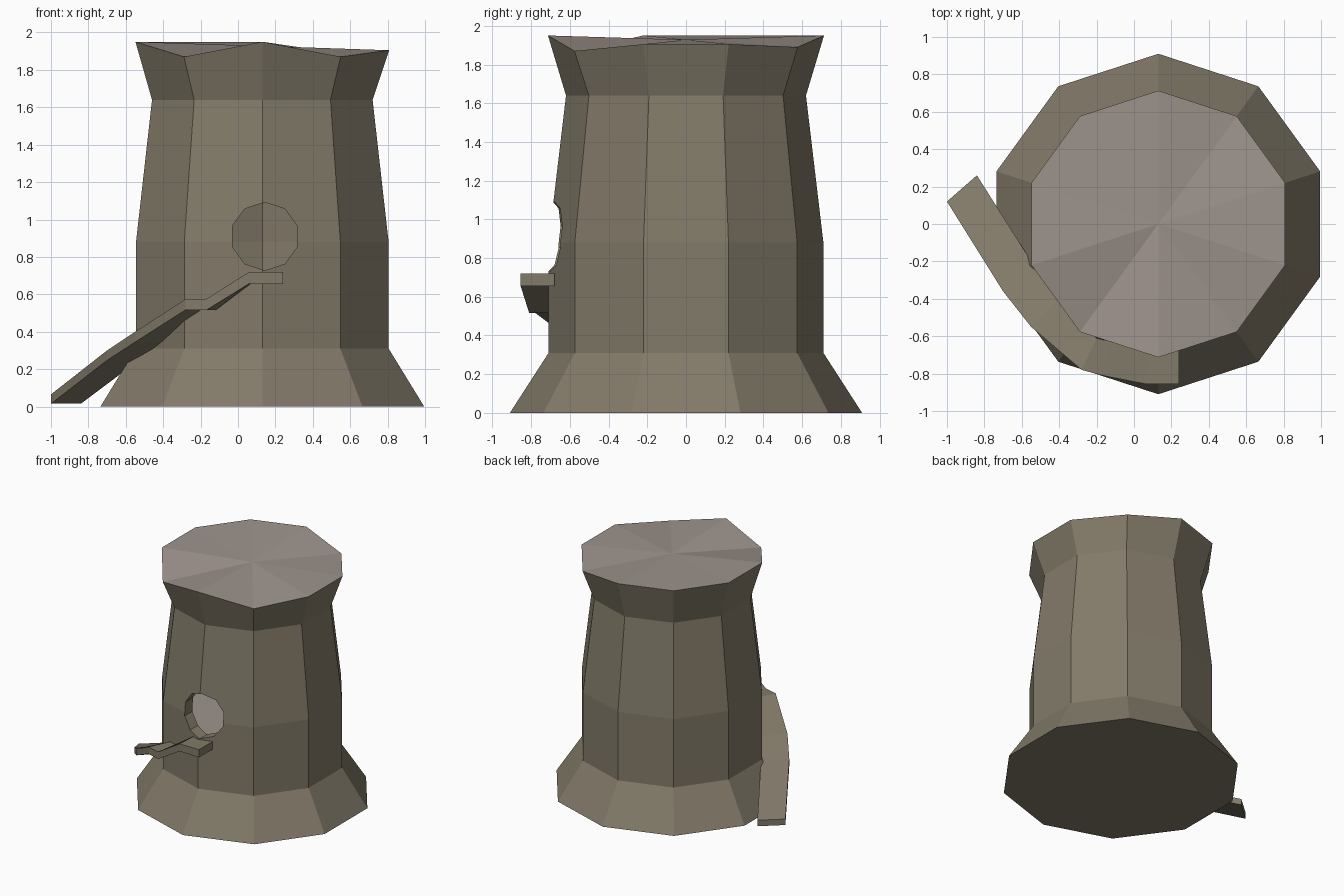
import bpy, bmesh, math
from mathutils import Vector

if "Cube" in bpy.data.objects:
    bpy.data.objects.remove(bpy.data.objects["Cube"])

CX, SIDES = 0.13, 10


def material(name, rgb):
    m = bpy.data.materials.new(name)
    m.diffuse_color = (*rgb, 1)
    m.use_nodes = True
    m.node_tree.nodes["Principled BSDF"].inputs["Base Color"].default_value = m.diffuse_color
    return m


bark = material("bark_brown", (0.225, 0.196, 0.142))
wood = material("cut_wood", (0.342, 0.296, 0.266))


def finish(bm, name):
    bmesh.ops.recalc_face_normals(bm, faces=bm.faces[:])
    mesh = bpy.data.meshes.new(name)
    bm.to_mesh(mesh)
    bm.free()
    ob = bpy.data.objects.new(name, mesh)
    bpy.context.collection.objects.link(ob)
    mesh.materials.append(bark)
    mesh.materials.append(wood)
    return ob


def lathe(name, profile, top_z=None, mid_z=None):
    """Ten-sided column; top_z gives an uneven top rim around a centre point."""
    bm = bmesh.new()
    rings = []
    for j, (r, z) in enumerate(profile):
        ring = []
        for i in range(SIDES):
            a = math.radians(-90 + 36 * i)
            h = top_z[i] if top_z and j == len(profile) - 1 else z
            ring.append(bm.verts.new((CX + r * math.cos(a), r * math.sin(a), h)))
        rings.append(ring)
    for lo, hi in zip(rings, rings[1:]):
        for i in range(SIDES):
            k = (i + 1) % SIDES
            bm.faces.new((lo[i], lo[k], hi[k], hi[i]))
    bm.faces.new(rings[0][::-1])
    if top_z:
        c = bm.verts.new((CX, 0, mid_z))
        for i in range(SIDES):
            bm.faces.new((rings[-1][i], rings[-1][(i + 1) % SIDES], c))
    else:
        bm.faces.new(rings[-1])
    return finish(bm, name)


# Trunk with flared foot and uneven flared top
rim = [1.95, 1.87, 1.905, 1.905, 1.89, 1.95, 1.95, 1.95, 1.95, 1.87]
trunk = lathe("tree_trunk",
              [(0.91, 0), (0.71, 0.31), (0.71, 0.88), (0.62, 1.64), (0.713, 1.95)],
              rim, 1.928)

# Hollow room and round doorway, cut out of the trunk
room = lathe("room_cutter", [(0.61, 0.68), (0.61, 0.88), (0.52, 1.64), (0.55, 1.8)])
bpy.ops.mesh.primitive_cylinder_add(vertices=SIDES, radius=0.182, depth=0.7,
                                    location=(0.143, -0.65, 0.91),
                                    rotation=(math.pi / 2, 0, 0))
door = bpy.context.object
door.name = "doorway_cutter"

bpy.context.view_layer.objects.active = trunk
for cutter in (room, door):
    mod = trunk.modifiers.new(cutter.name, 'BOOLEAN')
    mod.operation = 'DIFFERENCE'
    mod.solver = 'EXACT'
    mod.object = cutter
    bpy.ops.object.modifier_apply(modifier=mod.name)
    bpy.data.objects.remove(cutter)

# Cut top and room floor are bare wood, everything else bark
for p in trunk.data.polygons:
    up = p.normal.z > 0.7
    p.material_index = 1 if up and (p.center.z < 0.70 or p.center.z > 1.8) else 0

# Ramp winding up to the doorway: outer xy, inner xy, top height
path = [
    ((-1.00, 0.12), (-0.84, 0.26), 0.065),
    ((-0.70, -0.36), (-0.53, -0.23), 0.30),
    ((-0.55, -0.55), (-0.41, -0.41), 0.40),
    ((-0.28, -0.78), (-0.20, -0.61), 0.575),
    ((-0.17, -0.81), (-0.12, -0.63), 0.575),
    ((0.06, -0.855), (0.07, -0.68), 0.72),
    ((0.24, -0.855), (0.24, -0.68), 0.72),
]
bm = bmesh.new()
sections = []
for i, (o, n, z) in enumerate(path):
    t = 0.05 + 0.015 * i / (len(path) - 1)
    sections.append([bm.verts.new((*p, h)) for p, h in
                     ((o, z), (n, z), (n, z - t), (o, z - t))])
for a, b in zip(sections, sections[1:]):
    for k in range(4):
        m = (k + 1) % 4
        bm.faces.new((a[k], a[m], b[m], b[k]))
bm.faces.new(sections[0][::-1])
bm.faces.new(sections[-1])
finish(bm, "ramp")
